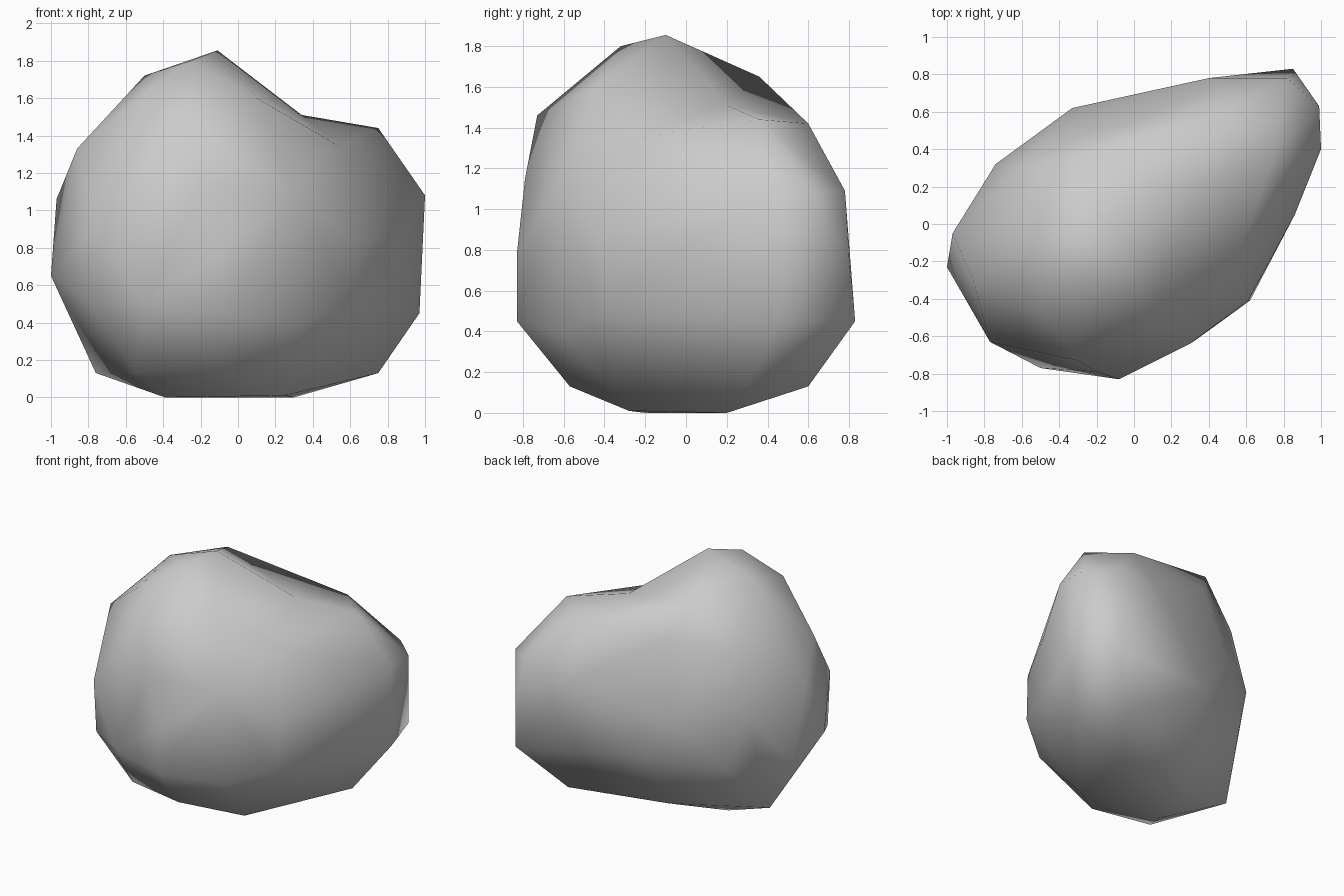
import bpy, bmesh
from mathutils import Vector

if "Cube" in bpy.data.objects:
    bpy.data.objects.remove(bpy.data.objects["Cube"])

# Corners of the boulder, from base to peak
CORNERS = [
    # base
    (-.39, -.2, 0), (-.39, .05, 0), (.25, -.28, .01), (.3, .2, 0),
    (-.55, -.48, .13), (-.1, -.57, .13), (.75, .3, .13), (.57, .6, .13),
    (-.15, .42, .13), (-.76, .08, .13),
    # lower flanks
    (-.77, -.6, .5), (-.5, -.77, .5), (-.08, -.83, .45), (.33, -.62, .4),
    (.62, -.41, .5), (.97, .45, .45), (.85, .83, .45), (-.1, .65, .55),
    (-.62, .38, .5), (-.88, -.02, .48), (-1, -.23, .65),
    # upper flanks
    (-.77, -.63, .9), (-.08, -.83, .78), (.61, -.41, .85), (.86, .05, .85),
    (.87, .8, .76), (-.33, .62, .85), (-.74, .32, .9), (-.97, -.05, 1.06),
    (1, .4, 1.08), (.99, .63, 1.08), (.82, .78, 1.09), (.4, .78, 1.05),
    (-.2, -.79, 1.15), (.3, -.64, 1.1),
    # shoulders and side shelf
    (-.86, -.3, 1.33), (-.3, -.73, 1.46), (.53, -.25, 1.35), (.75, .36, 1.44),
    (.5, .6, 1.42), (.34, .2, 1.51), (-.2, .51, 1.43), (-.62, .3, 1.35),
    # peak
    (-.5, -.1, 1.72), (-.34, .36, 1.65), (-.11, -.1, 1.855),
    (-.25, -.32, 1.8), (.1, -.45, 1.6), (-.5, -.45, 1.62)]


def on_sphere(p):
    """Direction of a corner from the core, with the diagonal stretch removed."""
    x, y, z = p
    return Vector(((x + y) / 1.65, (y - x) / 1.05, (z - .88) / .95)).normalized()


# Wrap a skin round the corners on a sphere, then move them to their places
bm = bmesh.new()
for p in CORNERS:
    bm.verts.new(on_sphere(p))
bmesh.ops.convex_hull(bm, input=bm.verts[:])
bmesh.ops.triangulate(bm, faces=bm.faces[:])
spots = {tuple(round(c, 4) for c in on_sphere(p)): p for p in CORNERS}
for v in bm.verts:
    v.co = spots[min(spots, key=lambda s: (Vector(s) - v.co).length)]

# Turn edges that form a notch so the skin bulges, except round the side shelf
SHELF = Vector((.34, .2, 1.51))
for _ in range(6):
    bm.normal_update()
    for e in bm.edges[:]:
        if not e.is_valid or e.is_convex or len(e.link_faces) != 2:
            continue
        if min((v.co - SHELF).length for v in e.verts) < .01:
            continue
        f, g = e.link_faces
        a, b = [next(v for v in h.verts if v not in e.verts) for h in (f, g)]
        if bm.edges.get((a, b)):
            continue
        # the new pair must face outward like the old pair
        out = f.normal + g.normal
        p, q = e.verts
        n1 = (b.co - a.co).cross(p.co - a.co)
        n2 = (q.co - a.co).cross(b.co - a.co)
        if n1.dot(out) * n2.dot(out) > 0:
            bmesh.utils.edge_rotate(e, True)
            bm.normal_update()

bmesh.ops.recalc_face_normals(bm, faces=bm.faces[:])
for f in bm.faces:
    f.smooth = True
mesh = bpy.data.meshes.new("boulder")
bm.to_mesh(mesh)
bm.free()
boulder = bpy.data.objects.new("boulder", mesh)
bpy.context.collection.objects.link(boulder)
